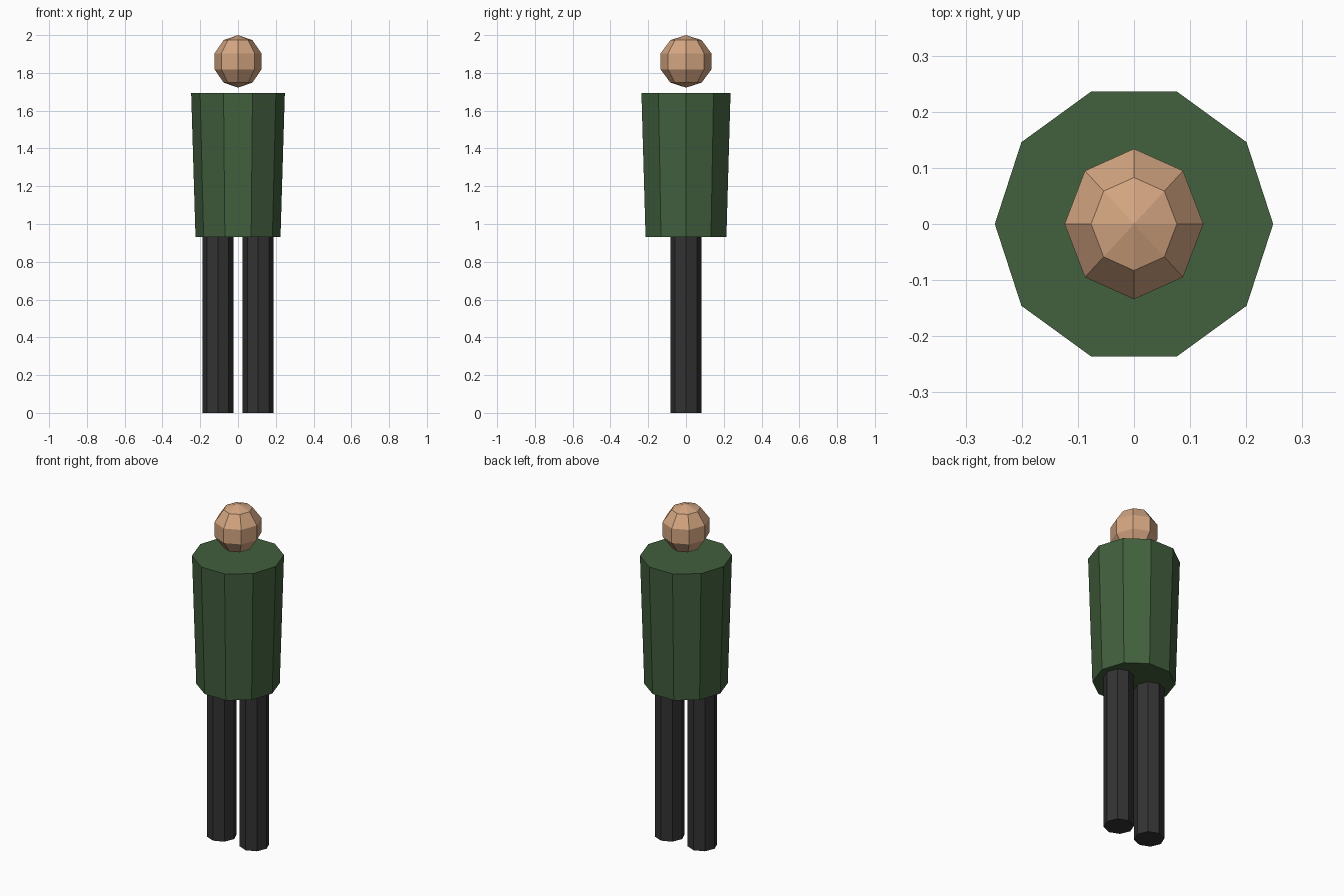
import bpy, bmesh
from math import radians
from mathutils import Matrix

if "Cube" in bpy.data.objects:
    bpy.data.objects.remove(bpy.data.objects["Cube"])


def finish(bm, name, color):
    bmesh.ops.recalc_face_normals(bm, faces=bm.faces)
    mesh = bpy.data.meshes.new(name)
    bm.to_mesh(mesh)
    bm.free()
    mat = bpy.data.materials.get(color[0]) or bpy.data.materials.new(color[0])
    mat.diffuse_color = color[1]
    mat.use_nodes = True
    mat.node_tree.nodes["Principled BSDF"].inputs["Base Color"].default_value = mat.diffuse_color
    mesh.materials.append(mat)
    obj = bpy.data.objects.new(name, mesh)
    bpy.context.collection.objects.link(obj)
    return obj


def tube(name, x, z0, z1, r0, r1, sides, color):
    """Capped tapered prism with a corner on the +x and -x axis."""
    bm = bmesh.new()
    bmesh.ops.create_cone(bm, cap_ends=True, segments=sides,
                          radius1=r0, radius2=r1, depth=z1 - z0)
    bm.transform(Matrix.Translation((x, 0, (z0 + z1) / 2))
                 @ Matrix.Rotation(radians(90), 4, 'Z'))
    return finish(bm, name, color)


SKIN = ("skin", (0.66, 0.38, 0.22, 1))
GREEN = ("green_cloth", (0.054, 0.115, 0.047, 1))
BLACK = ("black_cloth", (0.032, 0.032, 0.032, 1))

# Legs
for side, sx in (("left", 1), ("right", -1)):
    tube(side + "_leg", sx * 0.107, 0, 0.932, 0.082, 0.082, 8, BLACK)

# Torso, widening towards the shoulders
tube("torso", 0, 0.932, 1.694, 0.225, 0.248, 10, GREEN)

# Head, a faceted ellipsoid floating above the torso
bm = bmesh.new()
bmesh.ops.create_uvsphere(bm, u_segments=8, v_segments=5, radius=1)
bm.transform(Matrix.Translation((0, 0, 1.861))
             @ Matrix.Diagonal((0.13, 0.141, 0.139, 1)))
finish(bm, "head", SKIN)
